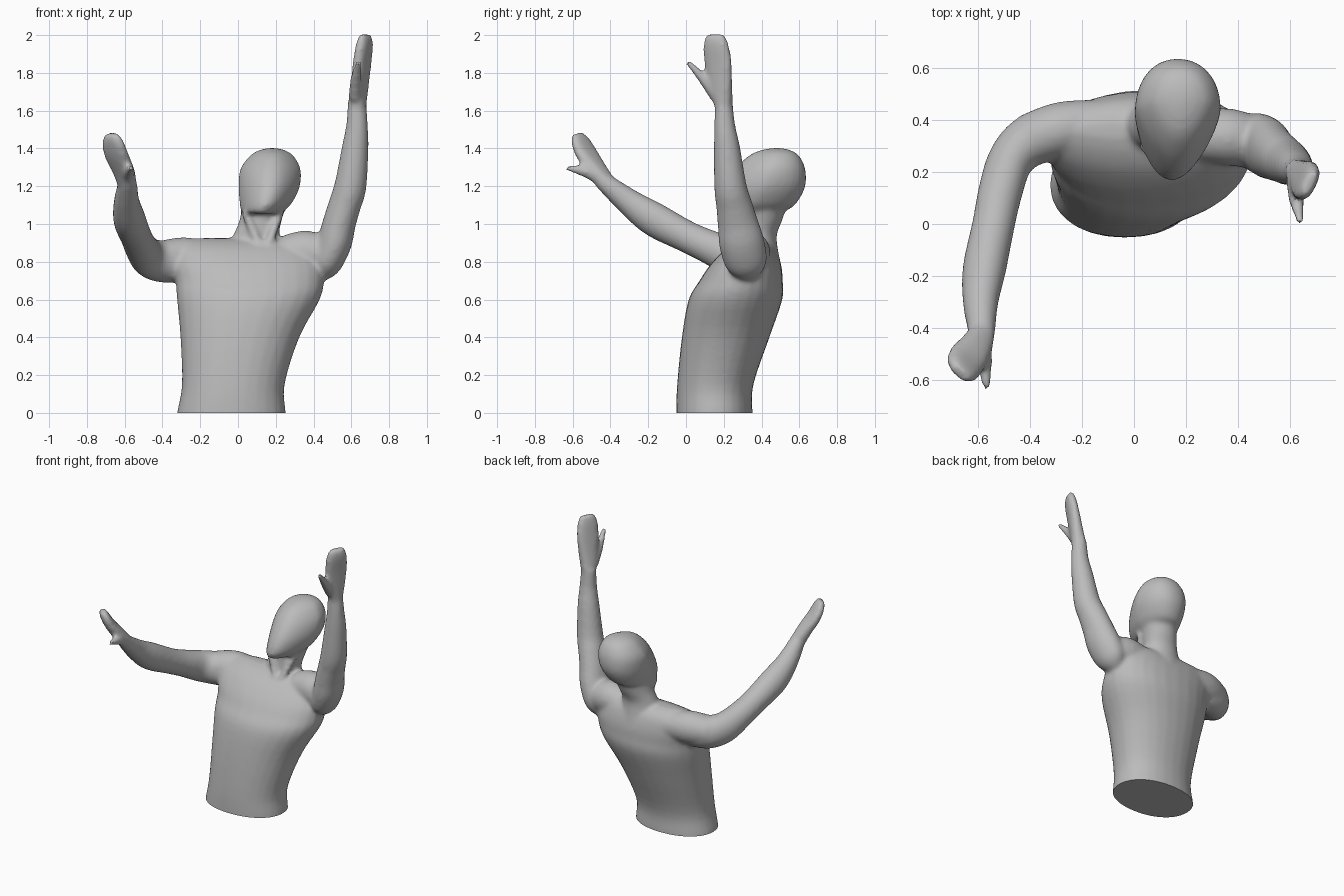
import bpy, bmesh, math
from mathutils import Vector

if "Cube" in bpy.data.objects:
    bpy.data.objects.remove(bpy.data.objects["Cube"])

SIDES = 28
STEPS = 4
bm = bmesh.new()


def spline(sections):
    """Smooth the list of (x, y, z, half width, half depth) sections."""
    pts = [Vector(s) for s in sections]
    out = []
    for i in range(len(pts) - 1):
        a, b = pts[i], pts[i + 1]
        ta = (b - pts[max(i - 1, 0)]) / 2
        tb = (pts[min(i + 2, len(pts) - 1)] - a) / 2
        for k in range(STEPS):
            t = k / STEPS
            out.append(a * (2*t**3 - 3*t**2 + 1) + ta * (t**3 - 2*t**2 + t)
                       + b * (3*t**2 - 2*t**3) + tb * (t**3 - t**2))
    return out + [pts[-1]]


def loft(sections, axis=None, side=(1, 0, 0), power=2.0, taper=0.0):
    """Closed tube through the sections; taper narrows its front."""
    secs = spline(sections)
    centres = [Vector(s[:3]) for s in secs]
    rings = []
    for i, s in enumerate(secs):
        if axis:
            t = Vector(axis)
        else:
            t = centres[min(i + 1, len(secs) - 1)] - centres[max(i - 1, 0)]
        t.normalize()
        u = Vector(side)
        u = (u - t * u.dot(t)).normalized()
        v = t.cross(u)
        ring = []
        for k in range(SIDES):
            a = 2 * math.pi * k / SIDES
            c, d = math.cos(a), math.sin(a)
            c = math.copysign(abs(c) ** (2 / power), c)
            d = math.copysign(abs(d) ** (2 / power), d)
            c *= 1 - taper * max(0, -d)
            ring.append(bm.verts.new(centres[i] + u * c * s[3] + v * d * s[4]))
        rings.append(ring)
    for r, q in zip(rings, rings[1:]):
        for k in range(SIDES):
            n = (k + 1) % SIDES
            bm.faces.new((r[k], r[n], q[n], q[k]))
    bm.faces.new(rings[0][::-1])
    bm.faces.new(rings[-1])


# Torso, running below the floor so that it can be cut flat
loft([(-.04, .15, -.1, .29, .2), (-.035, .15, 0, .288, .202),
      (-.025, .155, .15, .272, .202), (.01, .21, .4, .315, .232),
      (.055, .262, .6, .378, .248), (.063, .292, .7, .393, .22),
      (.05, .315, .78, .4, .19), (.03, .34, .86, .38, .14),
      (.03, .355, .905, .34, .085), (.03, .36, .925, .26, .03)],
     axis=(0, 0, 1), power=2.15)

# Neck and its two front cords
loft([(.09, .38, .8, .15, .12), (.095, .38, .93, .123, .1),
      (.12, .4, 1.02, .112, .11), (.15, .42, 1.14, .12, .13)], axis=(0, 0, 1))
for x, y in ((.04, .3), (.22, .33)):
    loft([(x, y, 1.06, .025, .025), ((x + .14) / 2, .28, .94, .022, .022),
          (.14, .24, .85, .018, .018)])

# Head, with a sloping face that narrows to the chin
loft([(.125, .32, 1.055, .095, .13), (.135, .36, 1.08, .122, .188),
      (.15, .38, 1.12, .142, .212), (.165, .415, 1.2, .163, .217),
      (.172, .445, 1.29, .16, .187), (.178, .465, 1.36, .117, .135),
      (.18, .475, 1.39, .07, .08), (.18, .48, 1.402, .02, .025)],
     axis=(0, 0, 1), taper=.32, power=2.15)

# Shoulder caps, right then left
loft([(-.14, .39, .81, .09, .09), (-.28, .365, .82, .105, .11),
      (-.41, .32, .81, .1, .1)], side=(0, 1, 0))
loft([(.25, .34, .84, .1, .1), (.36, .335, .85, .11, .115),
      (.46, .315, .83, .1, .1)], side=(0, 1, 0))

# Right arm, reaching forward
loft([(-.3, .345, .79, .1, .1), (-.4, .32, .8, .1, .11),
      (-.475, .245, .825, .088, .105), (-.515, .12, .88, .085, .09),
      (-.54, 0, .935, .082, .085), (-.575, -.17, 1.025, .083, .092),
      (-.59, -.3, 1.115, .068, .072), (-.585, -.43, 1.22, .05, .05)],
     side=(1, -.9, 0))
# Right hand, its palm turned diagonally, and thumb
loft([(-.585, -.42, 1.21, .05, .048), (-.61, -.475, 1.29, .066, .042),
      (-.645, -.525, 1.37, .077, .036), (-.662, -.56, 1.44, .066, .03),
      (-.67, -.572, 1.478, .042, .02)], side=(1, -.9, 0), power=2.5)
loft([(-.585, -.45, 1.24, .036, .036), (-.575, -.54, 1.28, .03, .03),
      (-.565, -.635, 1.298, .015, .015)])

# Left arm, raised
loft([(.42, .33, .73, .05, .06), (.46, .32, .79, .085, .11),
      (.51, .295, .9, .092, .12), (.535, .275, 1, .088, .108),
      (.565, .255, 1.1, .086, .096), (.595, .235, 1.2, .085, .086),
      (.62, .217, 1.4, .071, .07), (.63, .205, 1.52, .058, .056),
      (.63, .2, 1.65, .049, .046)])
# Left hand, its palm turned diagonally, and thumb
loft([(.63, .2, 1.62, .048, .046), (.645, .185, 1.74, .04, .064),
      (.657, .17, 1.85, .035, .078), (.67, .158, 1.95, .032, .072),
      (.675, .155, 2.003, .022, .05)], side=(.9, -.45, 0), power=2.5)
loft([(.62, .165, 1.67, .036, .036), (.625, .09, 1.77, .03, .028),
      (.64, .005, 1.862, .014, .014)])

# Fuse the parts into one skin
mesh = bpy.data.meshes.new("rough_body")
bm.to_mesh(mesh)
bm.free()
rough = bpy.data.objects.new("rough_body", mesh)
bpy.context.collection.objects.link(rough)
remesh = rough.modifiers.new("fuse", 'REMESH')
remesh.mode = 'VOXEL'
remesh.voxel_size = 0.013
relax = rough.modifiers.new("relax", 'SMOOTH')
relax.factor = 0.5
relax.iterations = 8
skin = bpy.data.meshes.new_from_object(
    rough.evaluated_get(bpy.context.evaluated_depsgraph_get()))
bpy.data.objects.remove(rough)

# Cut the waist flat and cap it
bm = bmesh.new()
bm.from_mesh(skin)
bmesh.ops.bisect_plane(bm, geom=bm.verts[:] + bm.edges[:] + bm.faces[:],
                       plane_co=(0, 0, 0), plane_no=(0, 0, 1), clear_inner=True)
bmesh.ops.holes_fill(bm, edges=[e for e in bm.edges if e.is_boundary], sides=0)
bmesh.ops.recalc_face_normals(bm, faces=bm.faces[:])
bm.to_mesh(skin)
bm.free()

body = bpy.data.objects.new("body", skin)
bpy.context.collection.objects.link(body)
grey = bpy.data.materials.new("grey_clay")
grey.use_nodes = True
colour = (0.5, 0.5, 0.5, 1)
grey.diffuse_color = colour
grey.node_tree.nodes["Principled BSDF"].inputs["Base Color"].default_value = colour
skin.materials.clear()
skin.materials.append(grey)

bpy.ops.object.select_all(action='DESELECT')
body.select_set(True)
bpy.context.view_layer.objects.active = body
bpy.ops.object.shade_smooth_by_angle(angle=math.radians(40))
